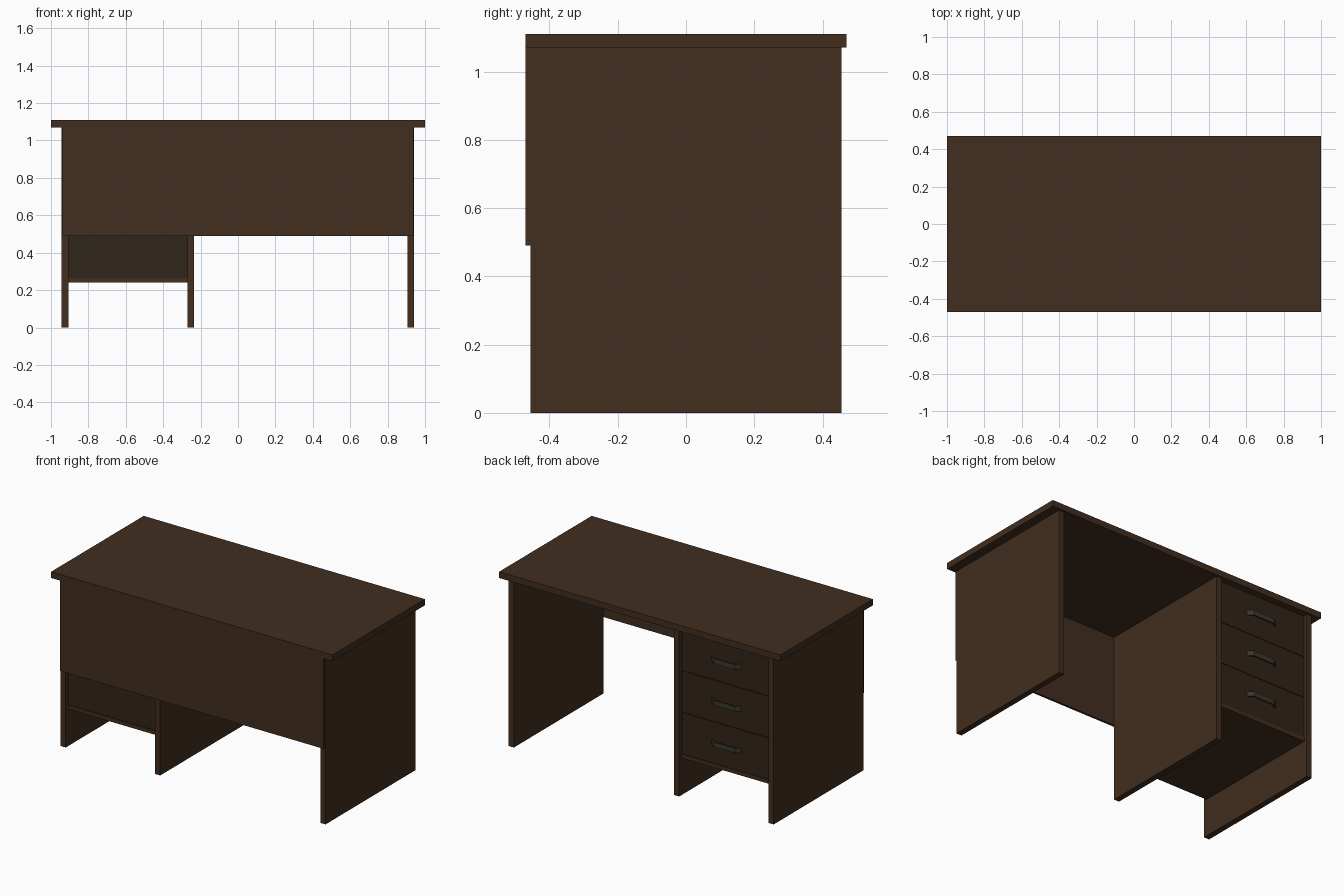
import bpy, bmesh

if "Cube" in bpy.data.objects:
    bpy.data.objects.remove(bpy.data.objects["Cube"])


def material(name, color):
    m = bpy.data.materials.new(name)
    m.diffuse_color = (*color, 1)
    m.use_nodes = True
    m.node_tree.nodes["Principled BSDF"].inputs["Base Color"].default_value = m.diffuse_color
    return m


WOOD = material("brown_wood", (0.054, 0.027, 0.0137))
DARK = material("dark_wood", (0.030, 0.018, 0.010))
METAL = material("aged_metal", (0.045, 0.038, 0.024))


def prism(name, outline, z0, z1, mat):
    """Extrude an xy outline from z0 to z1."""
    bm = bmesh.new()
    face = bm.faces.new([bm.verts.new((x, y, z0)) for x, y in outline])
    ext = bmesh.ops.extrude_face_region(bm, geom=[face])
    verts = [g for g in ext["geom"] if isinstance(g, bmesh.types.BMVert)]
    bmesh.ops.translate(bm, verts=verts, vec=(0, 0, z1 - z0))
    bmesh.ops.recalc_face_normals(bm, faces=bm.faces)
    me = bpy.data.meshes.new(name)
    bm.to_mesh(me)
    bm.free()
    me.materials.append(mat)
    ob = bpy.data.objects.new(name, me)
    bpy.context.collection.objects.link(ob)
    return ob


def box(name, x0, x1, y0, y1, z0, z1, mat=WOOD):
    return prism(name, [(x0, y0), (x1, y0), (x1, y1), (x0, y1)], z0, z1, mat)


# Top, upright panels and front modesty panel
box("desk_top", -1, 1, -0.47, 0.47, 1.07, 1.11)
for name, x in (("left_panel", -0.943), ("middle_panel", -0.271), ("right_panel", 0.905)):
    box(name, x, x + 0.037, -0.456, 0.456, 0, 1.07)
box("modesty_panel", -0.938, 0.938, -0.47, -0.456, 0.49, 1.07)

# Drawer pedestal
XL, XR, Y = -0.906, -0.271, 0.43
box("pedestal_floor", XL, XR, -Y - 0.005, Y + 0.005, 0.24, 0.265)
STEP = (1.07 - 0.265) / 3
for i in range(3):
    z = 0.265 + i * STEP
    box(f"drawer_{i + 1}", XL, XR, -Y, Y, z, z + STEP - 0.003, DARK)
    # Bent strap handle with slanted ends
    outer = [(-0.105, 0), (-0.075, 0.025), (0.075, 0.025), (0.105, 0)]
    inner = [(0.092, 0), (0.071, 0.017), (-0.071, 0.017), (-0.092, 0)]
    cx, cz = (XL + XR) / 2, z + STEP / 2
    prism(f"drawer_handle_{i + 1}", [(cx + x, Y + y) for x, y in outer + inner],
          cz - 0.016, cz + 0.016, METAL)
